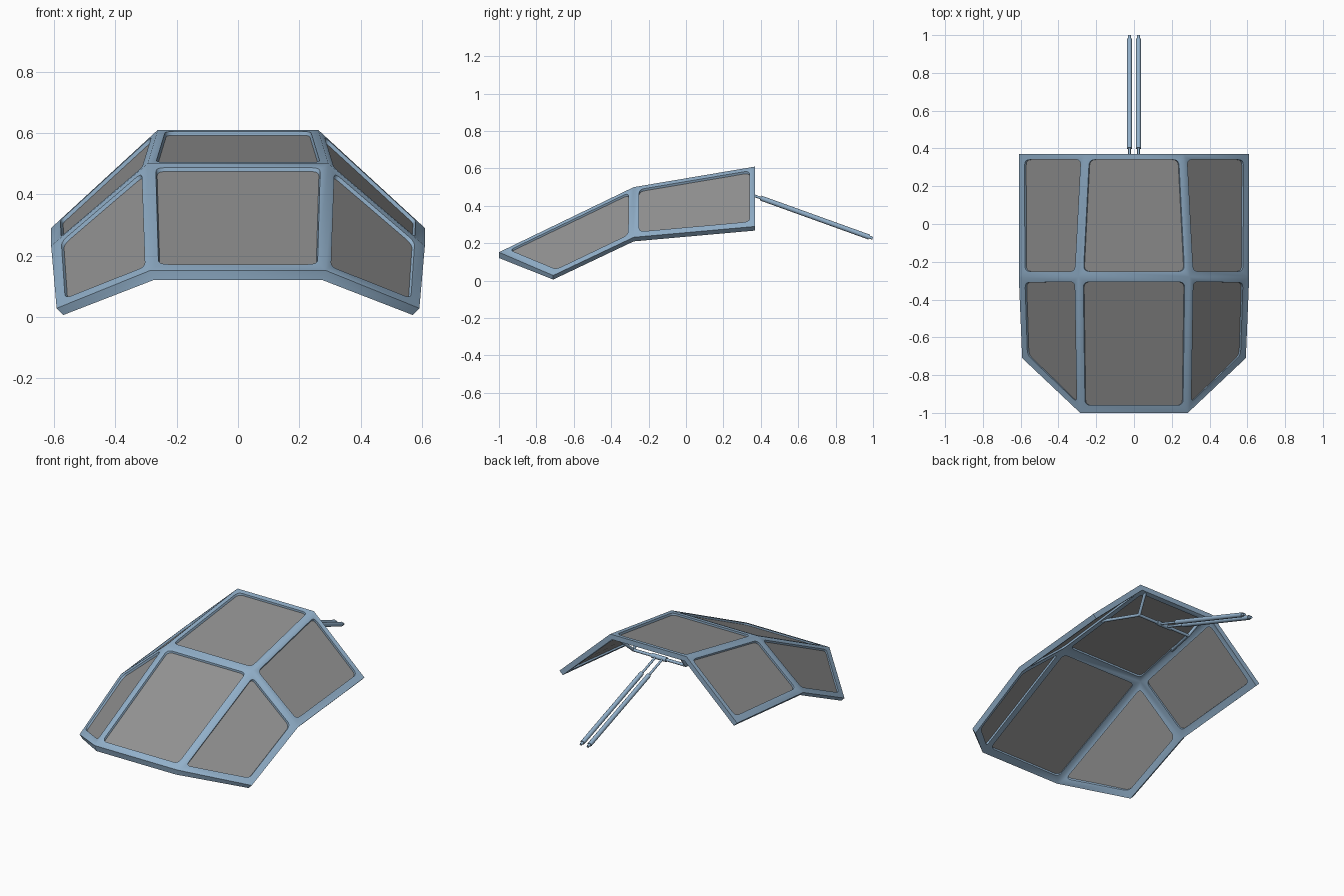
import bpy, bmesh, math
from mathutils import Vector

if "Cube" in bpy.data.objects:
    bpy.data.objects.remove(bpy.data.objects["Cube"])


def material(name, rgb):
    m = bpy.data.materials.new(name)
    m.diffuse_color = (*rgb, 1)
    m.use_nodes = True
    m.node_tree.nodes["Principled BSDF"].inputs["Base Color"].default_value = m.diffuse_color
    return m


BLUE = material("frame_blue", (0.29, 0.44, 0.60))
GREY = material("glass_grey", (0.29, 0.29, 0.29))

# Canopy corner grid: rows rear, middle, front; (ridge corner, side corner)
ROWS = [((0.262, 0.37, 0.61), (0.61, 0.37, 0.29)),
        ((0.295, -0.28, 0.50), (0.61, -0.28, 0.232)),
        ((0.285, -1.0, 0.152), (0.592, -0.71, 0.028))]
RIDGE_IN = Vector((-0.012, 0, -0.031))
SIDE_IN = Vector((-0.022, 0, -0.022))


def grid(depth):
    """Corner grid at a depth from 0 (outside) to 1 (inside)."""
    out = []
    for ridge, side in ROWS:
        r = Vector(ridge) + RIDGE_IN * depth
        s = Vector(side) + SIDE_IN * depth
        flip = lambda p: Vector((-p.x, p.y, p.z))
        out.append([flip(s), flip(r), r, s])
    return out


def panel(g, row, col):
    return g[row][col], g[row][col + 1], g[row + 1][col + 1], g[row + 1][col]


def bilinear(q, u, v):
    return q[0].lerp(q[1], u).lerp(q[3].lerp(q[2], u), v)


def window_uv(row, col, steps=5):
    """Rounded window outline of one panel, as four corner arcs."""
    a, b, c, d = panel(grid(0), row, col)
    left = 0.042 if col == 0 else 0.026
    right = 0.042 if col == 2 else 0.026
    front = 0.045 if row == 1 else 0.03
    wide = [(b - a).length, (c - d).length]
    high = [(d - a).length, (c - b).length]
    pts = [Vector((left / wide[0], 0.03 / high[0])),
           Vector((1 - right / wide[0], 0.03 / high[1])),
           Vector((1 - right / wide[1], 1 - front / high[1])),
           Vector((left / wide[1], 1 - front / high[0]))]
    lens = [wide[0], high[1], wide[1], high[0]]
    arcs = []
    for k in range(4):
        p, nxt, prv = pts[k], pts[(k + 1) % 4], pts[k - 1]
        s = p.lerp(prv, 0.035 / lens[k - 1])
        e = p.lerp(nxt, 0.035 / lens[k])
        arcs.append([s.lerp(p, t).lerp(p.lerp(e, t), t)
                     for t in [i / steps for i in range(steps + 1)]])
    return arcs


def finish(bm, name, mat, angle):
    bmesh.ops.remove_doubles(bm, verts=bm.verts, dist=0.0002)
    bmesh.ops.recalc_face_normals(bm, faces=bm.faces)
    me = bpy.data.meshes.new(name)
    bm.to_mesh(me)
    bm.free()
    me.materials.append(mat)
    ob = bpy.data.objects.new(name, me)
    bpy.context.collection.objects.link(ob)
    bpy.ops.object.select_all(action='DESELECT')
    ob.select_set(True)
    bpy.context.view_layer.objects.active = ob
    bpy.ops.object.shade_smooth_by_angle(angle=math.radians(angle))
    return ob


PANELS = [(r, c) for r in range(2) for c in range(3)]

# Frame: rings around each window, window reveals and the outer rim
bm = bmesh.new()
face = lambda pts: bm.faces.new([bm.verts.new(p) for p in pts])
for r, c in PANELS:
    arcs = window_uv(r, c)
    loops = []
    for depth in (0, 1):
        q = panel(grid(depth), r, c)
        arcs3 = [[bilinear(q, *p) for p in arc] for arc in arcs]
        for k in range(4):
            for p1, p2 in zip(arcs3[k], arcs3[k][1:]):
                face((q[k], p1, p2))
            n = (k + 1) % 4
            face((q[k], q[n], arcs3[n][0], arcs3[k][-1]))
        loops.append([p for arc in arcs3 for p in arc])
    o, i = loops
    for k in range(len(o)):
        face((o[k - 1], o[k], i[k], i[k - 1]))
rim = [(0, 0), (0, 1), (0, 2), (0, 3), (1, 3), (2, 3), (2, 2), (2, 1), (2, 0), (1, 0)]
go, gi = grid(0), grid(1)
for k in range(len(rim)):
    (r1, c1), (r2, c2) = rim[k - 1], rim[k]
    face((go[r1][c1], go[r2][c2], gi[r2][c2], gi[r1][c1]))
finish(bm, "canopy_frame", BLUE, 50)

# Window panes, set back inside the frame
for r, c in PANELS:
    uv = [p for arc in window_uv(r, c) for p in arc]
    bm = bmesh.new()
    rings = []
    for depth in (0.4, 0.65):
        q = panel(grid(depth), r, c)
        rings.append([bm.verts.new(bilinear(q, *p)) for p in uv])
        bm.faces.new(rings[-1])
    for k in range(len(uv)):
        bm.faces.new((rings[0][k - 1], rings[0][k], rings[1][k], rings[1][k - 1]))
    finish(bm, ("rear", "front")[r] + ("_left", "_centre", "_right")[c] + "_pane", GREY, 30)


def tube(name, a, b, radius, sides=12):
    a, b = Vector(a), Vector(b)
    bpy.ops.mesh.primitive_cylinder_add(vertices=sides, radius=radius, depth=(b - a).length,
                                        location=(a + b) / 2)
    ob = bpy.context.object
    ob.name = name
    ob.rotation_euler = (b - a).to_track_quat('Z', 'Y').to_euler()
    ob.data.materials.append(BLUE)
    bpy.ops.object.shade_smooth_by_angle(angle=math.radians(40))


# Hinge bar with end brackets, and the twin lifting struts
HINGE_Y, HINGE_Z = 0.26, 0.492
tube("hinge_bar", (-0.185, HINGE_Y, HINGE_Z), (0.185, HINGE_Y, HINGE_Z), 0.009)
tube("hinge_sleeve", (-0.05, HINGE_Y, HINGE_Z), (0.05, HINGE_Y, HINGE_Z), 0.014)


def strut_point(x, y):
    return x, y, HINGE_Z - (y - HINGE_Y) * 0.36


for s, side in ((-1, "left"), (1, "right")):
    end = (s * 0.18, HINGE_Y, HINGE_Z)
    tube(side + "_forward_bracket", end, (s * 0.262, 0.01, 0.53), 0.009)
    tube(side + "_rear_bracket", end, (s * 0.215, 0.355, 0.585), 0.009)
    x = s * 0.024
    tube(side + "_strut_rod", strut_point(x, HINGE_Y), strut_point(x, 0.41), 0.007)
    tube(side + "_strut_body", strut_point(x, 0.40), strut_point(x, 0.98), 0.0135)
    tube(side + "_strut_tip", strut_point(x, 0.975), strut_point(x, 0.998), 0.008)
